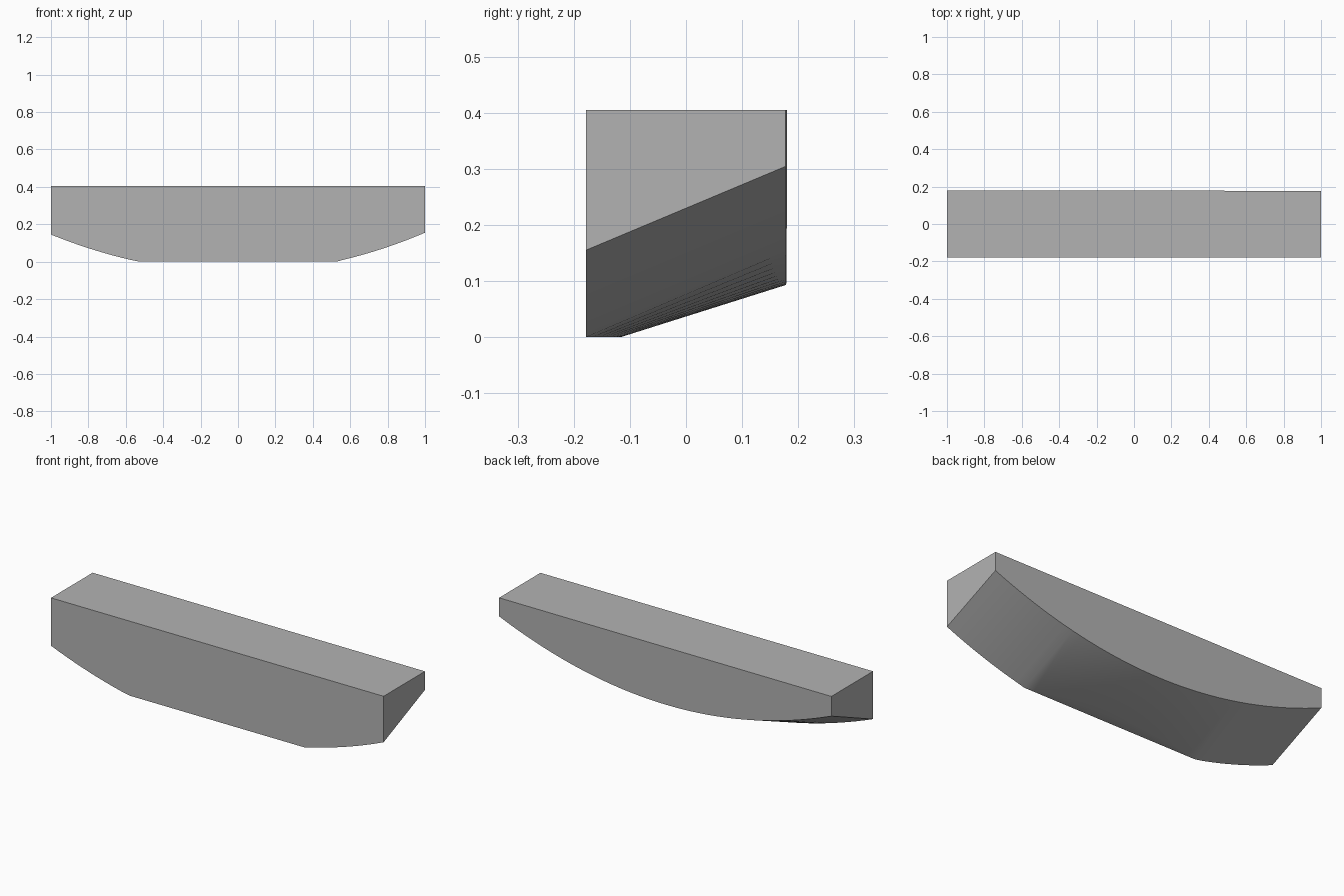
import bpy
import bmesh
import math

cube = bpy.data.objects.get("Cube")
if cube:
    bpy.data.objects.remove(cube, do_unlink=True)

TOP, FRONT, FLAT = 0.405, -0.178, 0.525

grey = bpy.data.materials.new("plain grey")
grey.use_nodes = True
colour = (0.45, 0.45, 0.45, 1)
grey.diffuse_color = colour
grey.node_tree.nodes["Principled BSDF"].inputs["Base Color"].default_value = colour


def front_z(x):
    # shallow arc cut off level with the ground
    if abs(x) <= FLAT:
        return 0.0
    return 0.15 * (x * x - FLAT ** 2) / (1 - FLAT ** 2) + 0.005 * x * abs(x)


def back_z(x):
    return 0.093 + 0.208 * x * x + 0.003 * x


def back_y(x):
    return 0.1785 - 0.0015 * x


bm = bmesh.new()


def face(*verts):
    # skip repeated corners so strips can taper to a point
    unique = list(dict.fromkeys(verts))
    if len(unique) > 2:
        bm.faces.new(unique)


# Cross-sections along the length: front edge, edge of the level strip, back edge
steps = [i / 10 for i in range(11)]
xs = sorted({round(s * (FLAT + (1 - FLAT) * t), 4) for t in steps for s in (-1, 1)}
            | {round(s * FLAT * t, 4) for t in steps for s in (-1, 1)})
front, middle, back = [], [], []
for x in xs:
    f = bm.verts.new((x, FRONT, front_z(x)))
    front.append(f)
    reach = 0.062 * (1 - (x / FLAT) ** 2)
    middle.append(bm.verts.new((x, FRONT + reach, 0)) if reach > 0.001 else f)
    back.append(bm.verts.new((x, back_y(x), back_z(x))))

# Curved underside
for i in range(len(xs) - 1):
    face(front[i], middle[i], middle[i + 1], front[i + 1])
    face(middle[i], back[i], back[i + 1], middle[i + 1])

# Top, ends, front and back
fl, fr = (bm.verts.new((x, FRONT, TOP)) for x in (-1, 1))
bl, br = (bm.verts.new((x, back_y(x), TOP)) for x in (-1, 1))
face(fl, fr, br, bl)
face(fl, bl, back[0], front[0])
face(fr, front[-1], back[-1], br)
face(*front, fr, fl)
face(*back, br, bl)

bmesh.ops.recalc_face_normals(bm, faces=bm.faces)
mesh = bpy.data.meshes.new("curved_block")
bm.to_mesh(mesh)
bm.free()
block = bpy.data.objects.new("curved_block", mesh)
bpy.context.collection.objects.link(block)
mesh.materials.append(grey)

bpy.ops.object.select_all(action="DESELECT")
block.select_set(True)
bpy.context.view_layer.objects.active = block
bpy.ops.object.shade_smooth_by_angle(angle=math.radians(30))
